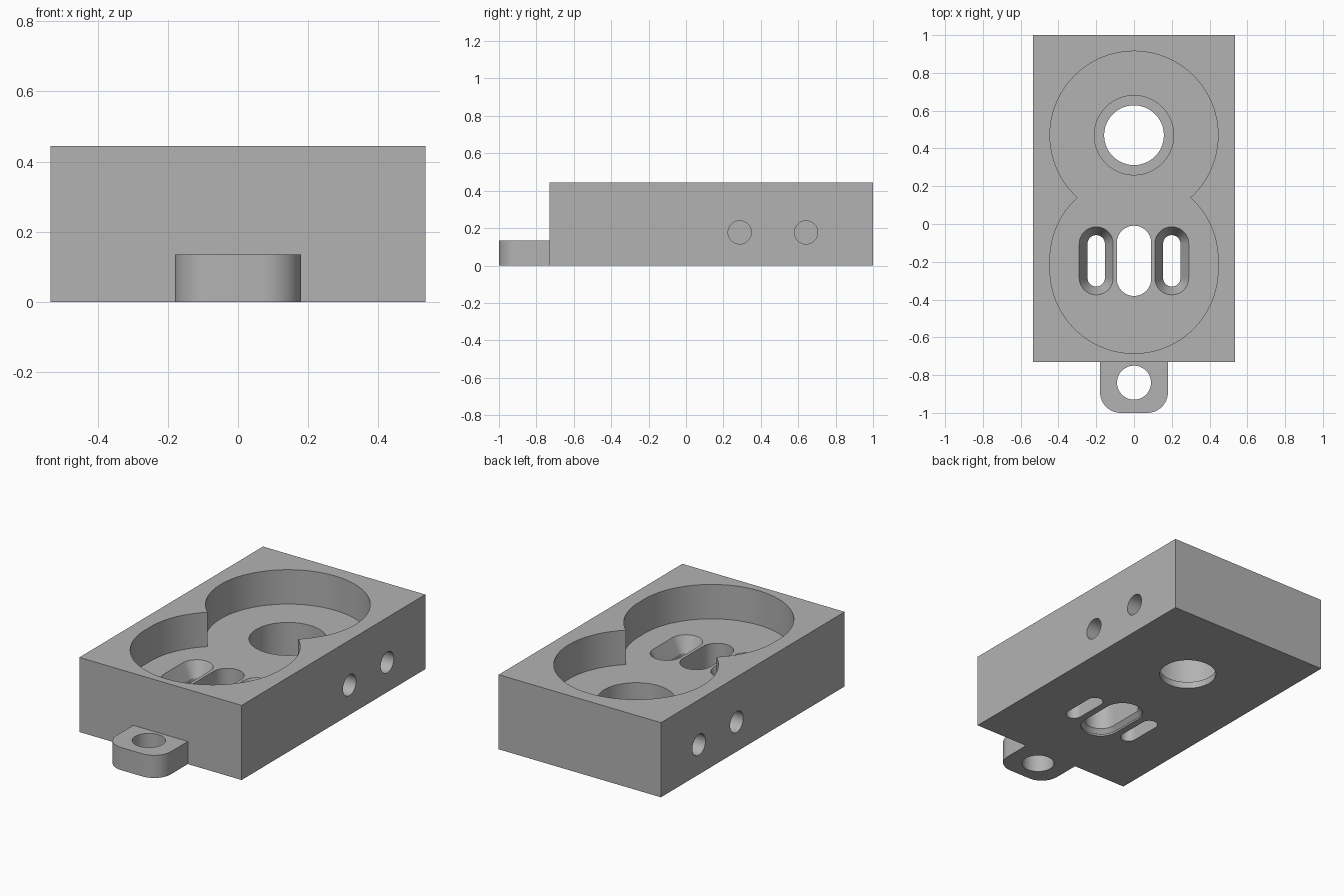
import bpy, bmesh
from math import sin, cos, pi, radians
from mathutils import Matrix

cube = bpy.data.objects.get("Cube")
if cube:
    bpy.data.objects.remove(cube, do_unlink=True)

grey = bpy.data.materials.new("plain grey")
grey.use_nodes = True
colour = (0.45, 0.45, 0.45, 1)
grey.diffuse_color = colour
grey.node_tree.nodes["Principled BSDF"].inputs["Base Color"].default_value = colour

BODY_TOP, FLOOR, OVER = 0.445, 0.24, 0.6
SLOT_Y = -0.195


def loft(name, sections):
    """Solid through stacked outlines, each a list of (x, y) at a height z."""
    bm = bmesh.new()
    rings = [[bm.verts.new((x, y, z)) for x, y in pts] for pts, z in sections]
    n = len(rings[0])
    for a, b in zip(rings, rings[1:]):
        for i in range(n):
            j = (i + 1) % n
            bm.faces.new((a[i], a[j], b[j], b[i]))
    bm.faces.new(rings[0][::-1])
    bm.faces.new(rings[-1])
    bmesh.ops.recalc_face_normals(bm, faces=bm.faces)
    mesh = bpy.data.meshes.new(name)
    bm.to_mesh(mesh)
    bm.free()
    mesh.materials.append(grey)
    obj = bpy.data.objects.new(name, mesh)
    bpy.context.collection.objects.link(obj)
    return obj


def circle(x, y, r, n=96):
    return [(x + r * cos(2 * pi * i / n), y + r * sin(2 * pi * i / n)) for i in range(n)]


def slot(x, y, half, r, n=24):
    """Rounded slot running along y."""
    return [(x + r * cos(pi * (k + i / n)), y + s * half + r * sin(pi * (k + i / n)))
            for k, s in ((0, 1), (1, -1)) for i in range(n + 1)]


def boolean(target, tool, operation="DIFFERENCE"):
    mod = target.modifiers.new(tool.name, "BOOLEAN")
    mod.operation, mod.solver, mod.object = operation, "EXACT", tool
    bpy.context.view_layer.objects.active = target
    bpy.ops.object.modifier_apply(modifier=mod.name)
    bpy.data.objects.remove(tool, do_unlink=True)


def bore(name, x, y, r, low, high):
    boolean(body, loft(name, [(circle(x, y, r), low), (circle(x, y, r), high)]))


# Main block
block = [(-0.535, -0.73), (0.535, -0.73), (0.535, 1), (-0.535, 1)]
body = loft("housing_block", [(block, 0), (block, BODY_TOP)])

# Mounting tab with two rounded front corners
R, W = 0.11, 0.18
tab = [(W, -0.7), (-W, -0.7)]
for side, start in ((-1, pi), (1, 1.5 * pi)):
    for i in range(17):
        a = start + i * pi / 32
        tab.append((side * (W - R) + R * cos(a), R - 1 + R * sin(a)))
boolean(body, loft("mounting_tab", [(tab, 0), (tab, 0.135)]), "UNION")
bore("tab_hole", 0, -0.84, 0.09, -0.1, 0.3)

# Figure-eight pocket
for y in (0.47, -0.19, -0.24):
    bore("pocket", 0, y, 0.445, FLOOR, OVER)

# Stepped round opening in the rear pocket
bore("counterbore", 0, 0.47, 0.21, 0.04, 0.3)
bore("through_hole", 0, 0.47, 0.158, -0.1, 0.1)

# Centre slot, flared underneath
boolean(body, loft("centre_slot", [
    (slot(0, SLOT_Y, 0.095, 0.112), -0.01), (slot(0, SLOT_Y, 0.095, 0.112), 0.01),
    (slot(0, SLOT_Y, 0.095, 0.091), 0.035), (slot(0, SLOT_Y, 0.095, 0.091), 0.3)]))

# Side slots, countersunk from the pocket floor
for x in (-0.2, 0.2):
    boolean(body, loft("side_slot", [
        (slot(x, SLOT_Y, 0.09, 0.046), -0.1), (slot(x, SLOT_Y, 0.09, 0.046), FLOOR - 0.09),
        (slot(x, SLOT_Y, 0.09, 0.09), FLOOR), (slot(x, SLOT_Y, 0.09, 0.09), 0.3)]))

# Blind cross holes in both long sides
for side in (-1, 1):
    for y in (0.287, 0.642):
        hole = circle(0, 0, 0.062, 48)
        tool = loft("cross_hole", [(hole, -0.15), (hole, 0.15)])
        tool.data.transform(Matrix.Translation((side * 0.5, y, 0.177))
                            @ Matrix.Rotation(pi / 2, 4, "Y"))
        boolean(body, tool)

# Smooth round walls, keep edges crisp
bpy.ops.object.select_all(action="DESELECT")
body.select_set(True)
bpy.context.view_layer.objects.active = body
bpy.ops.object.shade_smooth_by_angle(angle=radians(25))
